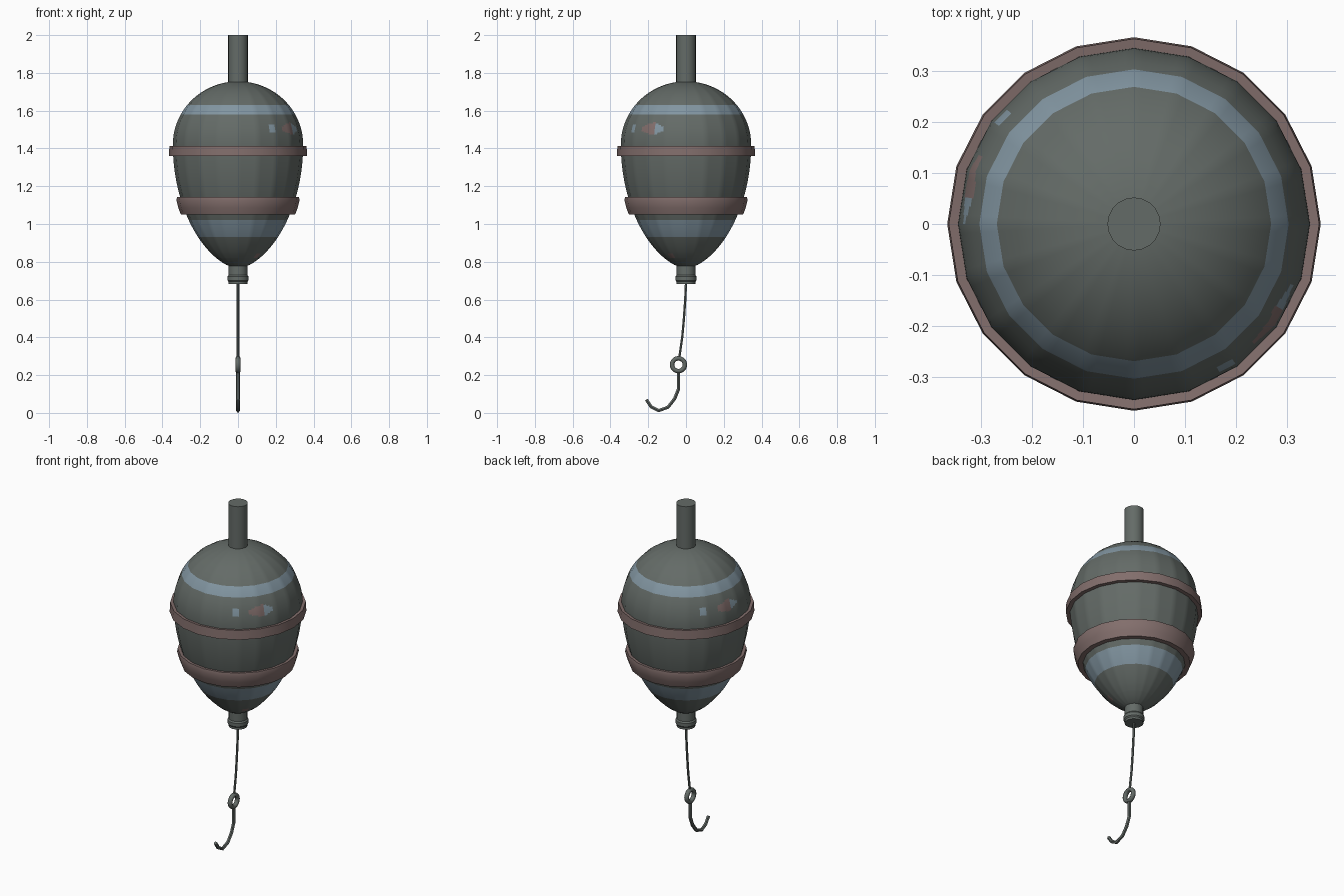
import bpy, bmesh, math
from mathutils import Matrix

if "Cube" in bpy.data.objects:
    bpy.data.objects.remove(bpy.data.objects["Cube"])


def material(name, rgb):
    m = bpy.data.materials.new(name)
    m.diffuse_color = (*rgb, 1)
    m.use_nodes = True
    m.node_tree.nodes["Principled BSDF"].inputs["Base Color"].default_value = m.diffuse_color
    return m


GREEN = material("grey green paint", (0.127, 0.147, 0.136))
BLUE = material("pale blue paint", (0.225, 0.305, 0.36))
BROWN = material("dull brown", (0.225, 0.157, 0.15))


def finish(obj, mats, angle=35):
    for m in mats:
        obj.data.materials.append(m)
    bpy.ops.object.select_all(action='DESELECT')
    obj.select_set(True)
    bpy.context.view_layer.objects.active = obj
    bpy.ops.object.shade_smooth_by_angle(angle=math.radians(angle))


def lathe(name, profile, mats, sides=20, closed=False, rule=None, facets=None, angle=35):
    """Spin (radius, z) points; closed joins the profile into a ring, otherwise the ends are capped."""
    bm = bmesh.new()
    rings = []
    for r, z in profile:
        ring = []
        for i in range(sides):
            a = math.tau * i / sides
            k = 1
            if facets:  # keep a coarse polygon outline on a finer mesh
                step = math.tau / facets
                k = math.cos(step / 2) / math.cos(a % step - step / 2)
            ring.append(bm.verts.new((r * k * math.cos(a), r * k * math.sin(a), z)))
        rings.append(ring)
    n = len(rings)
    for j in range(n if closed else n - 1):
        lo, hi = rings[j], rings[(j + 1) % n]
        for i in range(sides):
            q = (i + 1) % sides
            bm.faces.new((lo[i], lo[q], hi[q], hi[i]))
    if not closed:
        bm.faces.new(rings[0])
        bm.faces.new(rings[-1])
    bmesh.ops.recalc_face_normals(bm, faces=bm.faces)
    if rule:
        for f in bm.faces:
            c = f.calc_center_median()
            f.material_index = rule(math.degrees(math.atan2(c.y, c.x)), c.z)
    me = bpy.data.meshes.new(name)
    bm.to_mesh(me)
    bm.free()
    obj = bpy.data.objects.new(name, me)
    bpy.context.collection.objects.link(obj)
    finish(obj, mats, angle)
    return obj


def tube(name, points, radius):
    """Thin wire through (y, z) points in the plane x = 0."""
    cu = bpy.data.curves.new(name, 'CURVE')
    cu.dimensions = '3D'
    cu.bevel_depth = radius
    cu.bevel_resolution = 1
    cu.use_fill_caps = True
    sp = cu.splines.new('POLY')
    sp.points.add(len(points) - 1)
    for p, (y, z) in zip(sp.points, points):
        p.co = (0, y, z, 1)
    obj = bpy.data.objects.new(name, cu)
    bpy.context.collection.objects.link(obj)
    bpy.ops.object.select_all(action='DESELECT')
    obj.select_set(True)
    bpy.context.view_layer.objects.active = obj
    bpy.ops.object.convert(target='MESH')
    finish(bpy.context.object, [GREEN], 50)


# Egg-shaped float body
MID, TOP, LOW, RAD = 1.42, 0.335, 0.655, 0.345


def body_radius(z):
    if z >= MID:
        return RAD * math.sqrt(max(0, 1 - ((z - MID) / TOP) ** 2))
    return RAD * max(0, 1 - ((MID - z) / LOW) ** 2) ** 0.6


def body_paint(az, z):
    if 1.58 < z < 1.63 or 0.93 < z < 1.02:      # painted bands
        return 1
    for turn in (0, 200):                        # chipped paint, two places
        d = (az - turn + 180) % 360 - 180
        if 1.475 < z < 1.54:
            if -44 < d < -30 and abs(z - 1.505) < 0.012 + 0.0018 * (d + 44):
                return 2
            if -30 <= d < -20 and abs(z - 1.505) < 0.03 - 0.0024 * (d + 30):
                return 1
            if -61 < d < -55 and 1.485 < z < 1.525:
                return 1
    if 0.82 < z < 0.845 and -44 < az < -30:
        return 2
    return 0


heights = {1.58, 1.63, 0.93, 1.02, 0.82, 0.845}
heights |= {round(MID + TOP * math.sin(math.pi / 2 * i / 24.5), 4) for i in range(25)}
heights |= {round(MID - LOW * math.sin(math.pi / 2 * i / 28.5), 4) for i in range(1, 29)}
heights |= {round(1.475 + 0.008 * i, 4) for i in range(9)}
lathe("float_body", [(body_radius(z), z) for z in sorted(heights)],
      [GREEN, BLUE, BROWN], sides=120, rule=body_paint, facets=20)

# Top stem and bottom collar
lathe("top_stem", [(0.052, 1.72), (0.052, 2.0)], [GREEN])
lathe("bottom_collar", [(0.05, 0.80), (0.05, 0.73), (0.056, 0.722), (0.056, 0.702),
                        (0.05, 0.695), (0.05, 0.683)], [GREEN])

# Brown rings around the body
lathe("upper_ring", [(0.33, 1.41), (0.363, 1.414), (0.366, 1.36), (0.33, 1.36)],
      [BROWN], closed=True)
lathe("lower_ring", [(0.285, 1.14), (0.323, 1.143), (0.326, 1.125), (0.316, 1.085),
                     (0.302, 1.05), (0.25, 1.05)], [BROWN], closed=True)

# Line, hook eye and hook
tube("line", [(0, 0.69), (-0.004, 0.6), (-0.011, 0.5), (-0.02, 0.4), (-0.036, 0.29)], 0.007)
eye = lathe("hook_eye", [(0.034 + 0.012 * math.cos(math.tau * i / 8),
                          0.014 * math.sin(math.tau * i / 8)) for i in range(8)],
            [GREEN], closed=True, angle=60)
eye.matrix_world = Matrix.Translation((0, -0.04, 0.255)) @ Matrix.Rotation(math.pi / 2, 4, 'Y')
tube("hook", [(-0.04, 0.22), (-0.04, 0.125), (-0.06, 0.075), (-0.095, 0.03), (-0.145, 0.012),
              (-0.185, 0.033), (-0.21, 0.07)], 0.01)
